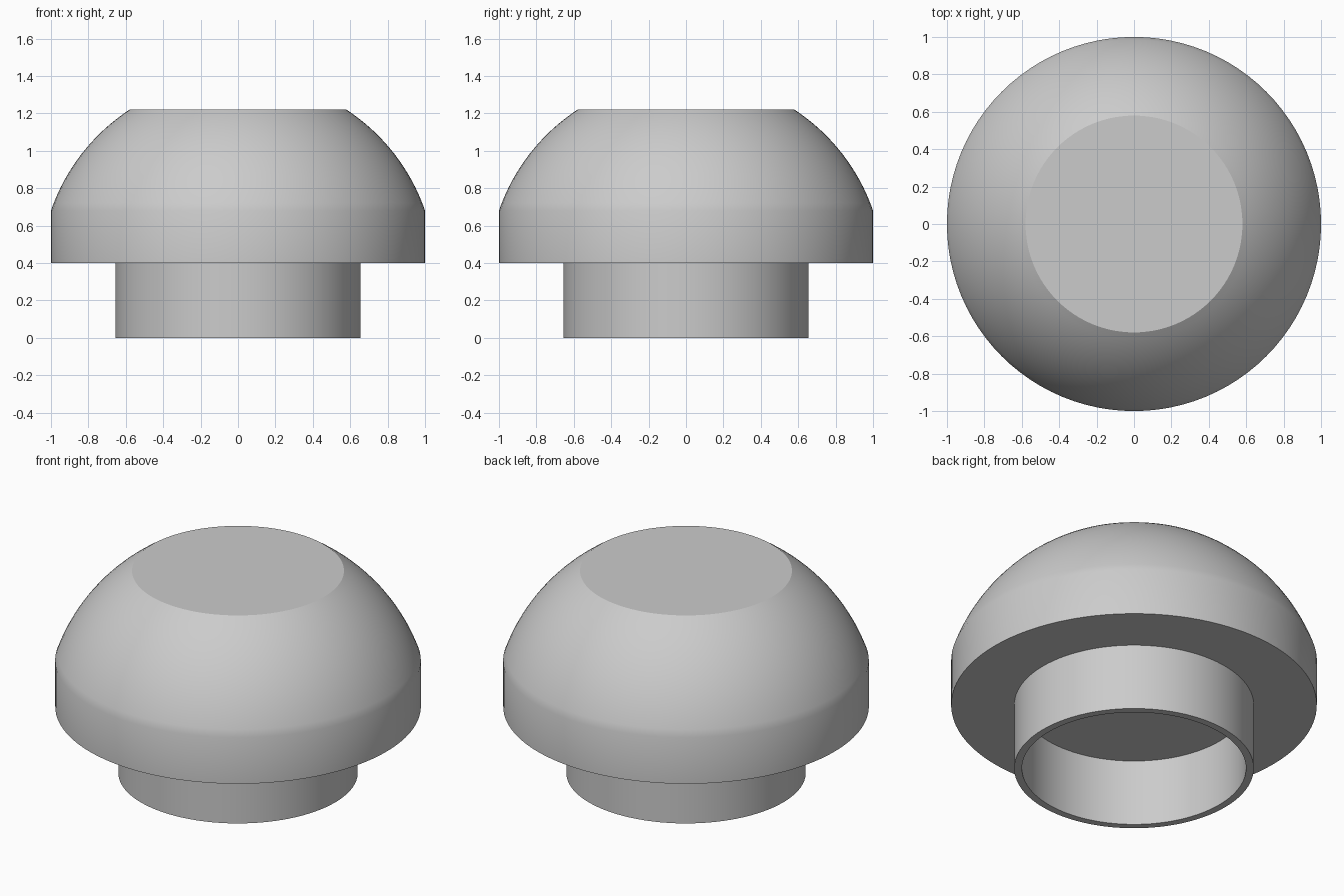
import bpy
import bmesh
from math import asin, cos, sin, pi, radians

SEGMENTS = 96

cube = bpy.data.objects.get("Cube")
if cube:
    bpy.data.objects.remove(cube)

# Single plain grey
grey = bpy.data.materials.new("plain_grey")
grey.use_nodes = True
colour = (0.6, 0.6, 0.6, 1)
grey.diffuse_color = colour
grey.node_tree.nodes["Principled BSDF"].inputs["Base Color"].default_value = colour


def lathe(name, profile, closed=False):
    """Spin a (radius, height) profile around the z axis."""
    bm = bmesh.new()
    verts = [bm.verts.new((r, 0, z)) for r, z in profile]
    pairs = list(zip(verts, verts[1:]))
    if closed:
        pairs.append((verts[-1], verts[0]))
    edges = [bm.edges.new(p) for p in pairs]
    bmesh.ops.spin(bm, geom=verts + edges, cent=(0, 0, 0), axis=(0, 0, 1),
                   angle=2 * pi, steps=SEGMENTS, use_duplicate=False)
    bmesh.ops.remove_doubles(bm, verts=bm.verts, dist=0.0001)
    # Cap any open rims with flat discs
    rims = [e for e in bm.edges if e.is_boundary]
    if rims:
        bmesh.ops.holes_fill(bm, edges=rims, sides=0)
    bmesh.ops.recalc_face_normals(bm, faces=bm.faces)
    mesh = bpy.data.meshes.new(name)
    bm.to_mesh(mesh)
    bm.free()
    mesh.materials.append(grey)
    obj = bpy.data.objects.new(name, mesh)
    bpy.context.collection.objects.link(obj)
    bpy.ops.object.select_all(action="DESELECT")
    obj.select_set(True)
    bpy.context.view_layer.objects.active = obj
    bpy.ops.object.shade_smooth_by_angle(angle=radians(25))
    return obj


# Domed cap: straight skirt, then a spherical arc cut flat on top
BASE, SKIRT, TOP = 0.4, 0.68, 1.22
CENTRE, RADIUS = 0.335, 1.058
start = asin((SKIRT - CENTRE) / RADIUS)
end = asin((TOP - CENTRE) / RADIUS)
STEPS = 16
angles = [start + (end - start) * i / STEPS for i in range(STEPS + 1)]
arc = [(RADIUS * cos(a), CENTRE + RADIUS * sin(a)) for a in angles]
lathe("domed_cap", [(1, BASE)] + arc)

# Hollow stem under the cap, open at the bottom
OUTER, INNER = 0.655, 0.613
lathe("hollow_stem", [(OUTER, 0), (OUTER, BASE), (INNER, BASE), (INNER, 0)], closed=True)
